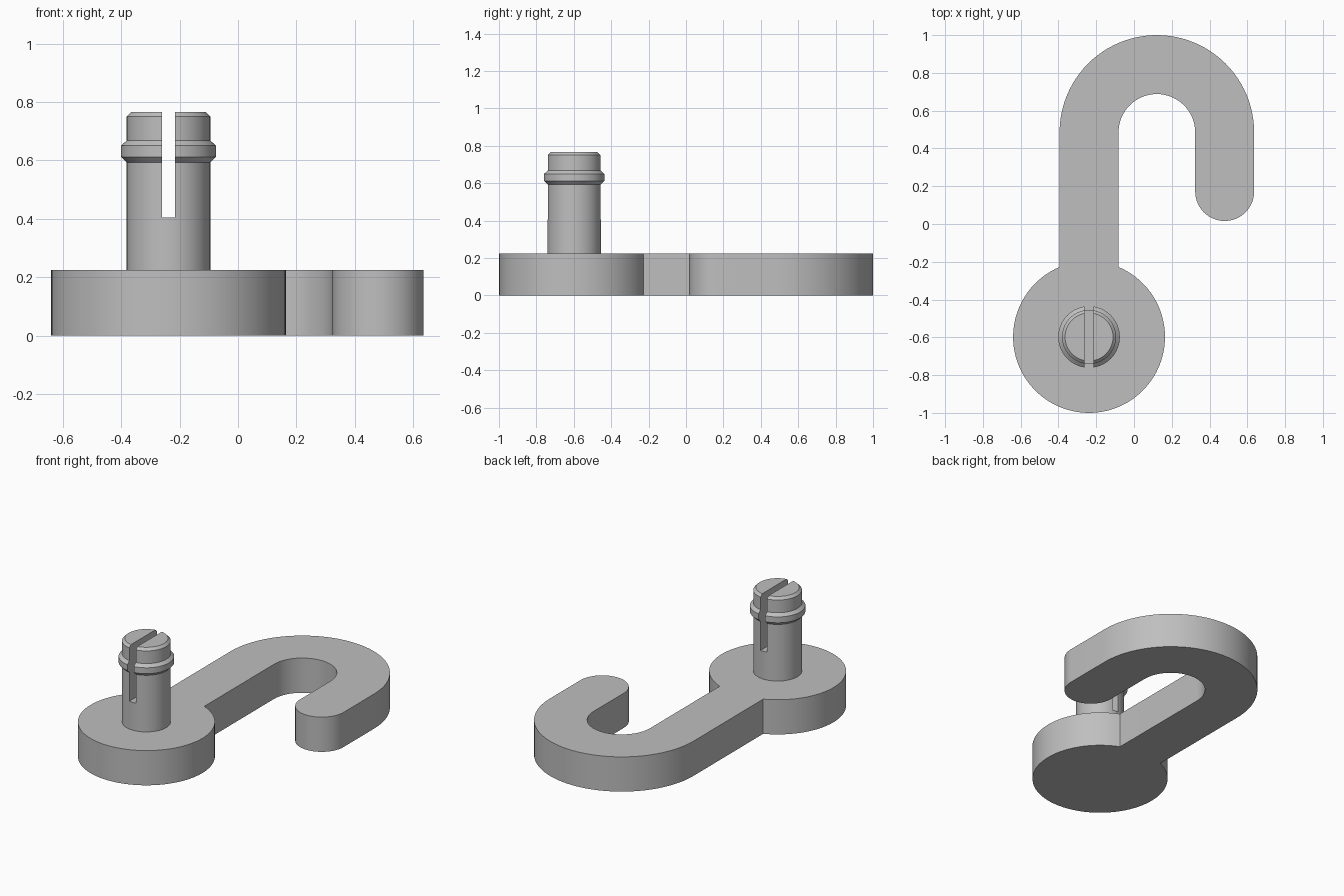
import bpy, bmesh
from math import sin, cos, pi, asin, radians

if "Cube" in bpy.data.objects:
    bpy.data.objects.remove(bpy.data.objects["Cube"], do_unlink=True)

grey = bpy.data.materials.new("plain grey")
grey.use_nodes = True
COLOUR = (0.52, 0.52, 0.52, 1)
grey.diffuse_color = COLOUR
grey.node_tree.nodes["Principled BSDF"].inputs["Base Color"].default_value = COLOUR

THICK = 0.225                # plate height
CX, CY, DISC_R = -0.238, -0.598, 0.402
HALF = 0.156                 # half the width of the hook bar
BEND_X, BEND_Y, BEND_R = 0.121, 0.485, 0.359
TIP_Y = 0.172


def arc(x, y, r, start, end, n):
    steps = [start + (end - start) * i / n for i in range(n + 1)]
    return [(x + r * cos(a), y + r * sin(a)) for a in steps]


def make_object(name, bm):
    bmesh.ops.recalc_face_normals(bm, faces=bm.faces)
    mesh = bpy.data.meshes.new(name)
    bm.to_mesh(mesh)
    bm.free()
    mesh.materials.append(grey)
    obj = bpy.data.objects.new(name, mesh)
    bpy.context.collection.objects.link(obj)
    return obj


def activate(obj):
    bpy.ops.object.select_all(action="DESELECT")
    obj.select_set(True)
    bpy.context.view_layer.objects.active = obj


# Hook plate: disc, straight shank, half-round bend and rounded tip in one outline
gap = asin(HALF / DISC_R)
outline = arc(CX, CY, DISC_R, pi / 2 + gap, 2.5 * pi - gap, 80)
outline += arc(BEND_X, BEND_Y, BEND_R - HALF, pi, 0, 32)
outline += arc(BEND_X + BEND_R, TIP_Y, HALF, pi, 2 * pi, 32)
outline += arc(BEND_X, BEND_Y, BEND_R + HALF, 0, pi, 48)
bm = bmesh.new()
base = bm.faces.new([bm.verts.new((x, y, 0)) for x, y in outline])
top = bmesh.ops.extrude_face_region(bm, geom=[base])["geom"]
bmesh.ops.translate(bm, vec=(0, 0, THICK),
                    verts=[v for v in top if isinstance(v, bmesh.types.BMVert)])
plate = make_object("hook_plate", bm)

# Snap pin: turned profile with a retaining collar and chamfered top
profile = [(0, 0.2), (0.143, 0.2), (0.143, 0.592), (0.163, 0.612), (0.163, 0.65),
           (0.143, 0.668), (0.143, 0.75), (0.127, 0.766), (0, 0.766)]
bm = bmesh.new()
pts = [bm.verts.new((CX + r, CY, z)) for r, z in profile]
edges = [bm.edges.new(pair) for pair in zip(pts, pts[1:])]
bmesh.ops.spin(bm, geom=pts + edges, cent=(CX, CY, 0), axis=(0, 0, 1),
               angle=2 * pi, steps=64, use_duplicate=False)
bmesh.ops.remove_doubles(bm, verts=bm.verts, dist=0.0001)
pin = make_object("snap_pin", bm)

# Slot that splits the pin from the top
bm = bmesh.new()
bmesh.ops.create_cube(bm, size=1)
bmesh.ops.scale(bm, vec=(0.046, 0.5, 0.5), verts=bm.verts)
bmesh.ops.translate(bm, vec=(CX, CY, 0.405 + 0.25), verts=bm.verts)
cutter = make_object("slot_cutter", bm)
cutter.hide_render = True
cut = pin.modifiers.new("slot", "BOOLEAN")
cut.operation = "DIFFERENCE"
cut.solver = "EXACT"
cut.object = cutter
activate(pin)
bpy.ops.object.modifier_apply(modifier=cut.name)
bpy.data.objects.remove(cutter, do_unlink=True)

# Smooth curved walls, sharp rims
for obj in (plate, pin):
    activate(obj)
    bpy.ops.object.shade_smooth_by_angle(angle=radians(25))
